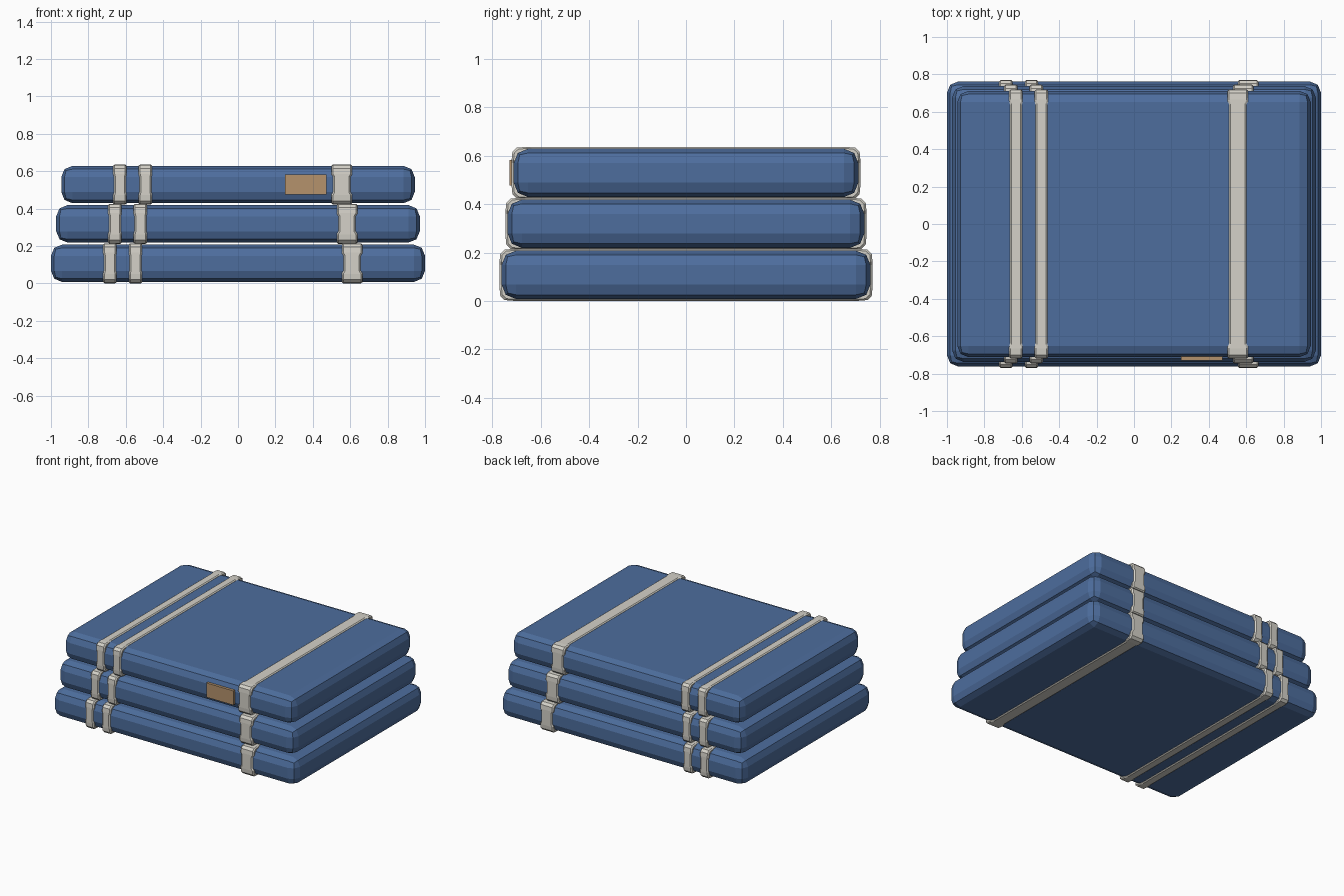
import bpy, bmesh

if "Cube" in bpy.data.objects:
    bpy.data.objects.remove(bpy.data.objects["Cube"])


def material(name, rgb):
    m = bpy.data.materials.new(name)
    m.diffuse_color = (*rgb, 1)
    m.use_nodes = True
    m.node_tree.nodes["Principled BSDF"].inputs["Base Color"].default_value = m.diffuse_color
    return m


BLUE = material("blue_fabric", (0.075, 0.155, 0.34))
CREAM = material("cream_strap", (0.66, 0.64, 0.58))
TAN = material("tan_leather", (0.46, 0.29, 0.15))


def add_object(name, bm, mat):
    bmesh.ops.recalc_face_normals(bm, faces=bm.faces)
    me = bpy.data.meshes.new(name)
    bm.to_mesh(me)
    bm.free()
    me.materials.append(mat)
    ob = bpy.data.objects.new(name, me)
    bpy.context.collection.objects.link(ob)
    return ob


def box(name, centre, size, mat, bevel=0):
    bm = bmesh.new()
    bmesh.ops.create_cube(bm, size=1)
    bmesh.ops.scale(bm, vec=size, verts=bm.verts)
    bmesh.ops.translate(bm, vec=centre, verts=bm.verts)
    if bevel:
        bmesh.ops.bevel(bm, geom=bm.edges[:], offset=bevel, segments=2,
                        profile=0.5, affect='EDGES')
    return add_object(name, bm, mat)


def strap(name, x, zc, Y, Z, half, flare):
    # One quarter of the loop as (y, z, half width), wider around the corner
    quarter = [(Y - 0.075, Z, half), (Y - 0.055, Z, flare), (Y - 0.02, Z - 0.003, flare),
               (Y - 0.003, Z - 0.02, flare), (Y, Z - 0.05, flare), (Y, Z - 0.065, half)]
    path = []
    for sy, sz in ((1, 1), (1, -1), (-1, -1), (-1, 1)):
        pts = [(sy * y, sz * z, w) for y, z, w in quarter]
        path += pts if sy * sz > 0 else pts[::-1]

    def inset(y, z, d):
        return max(d - Y, min(Y - d, y)), max(d - Z, min(Z - d, z))

    bm = bmesh.new()
    rings = []
    for y, z, w in path:
        my, mz = y * (Y - 0.008) / Y, z * (Z - 0.006) / Z
        iy, iz = inset(y, z, 0.05)
        section = [(-w, iy, iz), (-w, my, mz), (-w + 0.008, y, z),
                   (w - 0.008, y, z), (w, my, mz), (w, iy, iz)]
        rings.append([bm.verts.new((x + a, b, zc + c)) for a, b, c in section])
    for i, ring in enumerate(rings):
        nxt = rings[(i + 1) % len(rings)]
        for j in range(6):
            k = (j + 1) % 6
            bm.faces.new((ring[j], ring[k], nxt[k], nxt[j]))
    bmesh.ops.remove_doubles(bm, verts=bm.verts, dist=0.0001)
    return add_object(name, bm, CREAM)


# Three folded blankets, each slightly smaller than the one below
layers = [("bottom", 0.108, 1.0, 0.762, (-0.685, -0.548, 0.61)),
          ("middle", 0.319, 0.972, 0.737, (-0.658, -0.522, 0.583)),
          ("top", 0.529, 0.945, 0.712, (-0.631, -0.495, 0.555))]
for name, zc, hx, hy, xs in layers:
    box(name + "_blanket", (0, 0, zc), (2 * hx, 2 * hy, 0.2), BLUE, 0.06)
    # Two narrow straps on the left and one wide strap on the right
    for i, (x, half, flare) in enumerate(zip(xs, (0.032, 0.032, 0.046), (0.036, 0.036, 0.055))):
        strap(f"{name}_strap_{i + 1}", x, zc, hy + 0.008, 0.107, half, flare)

# Small label patch on the front of the top blanket
box("label_patch", (0.361, -0.719, 0.529), (0.222, 0.02, 0.106), TAN)
